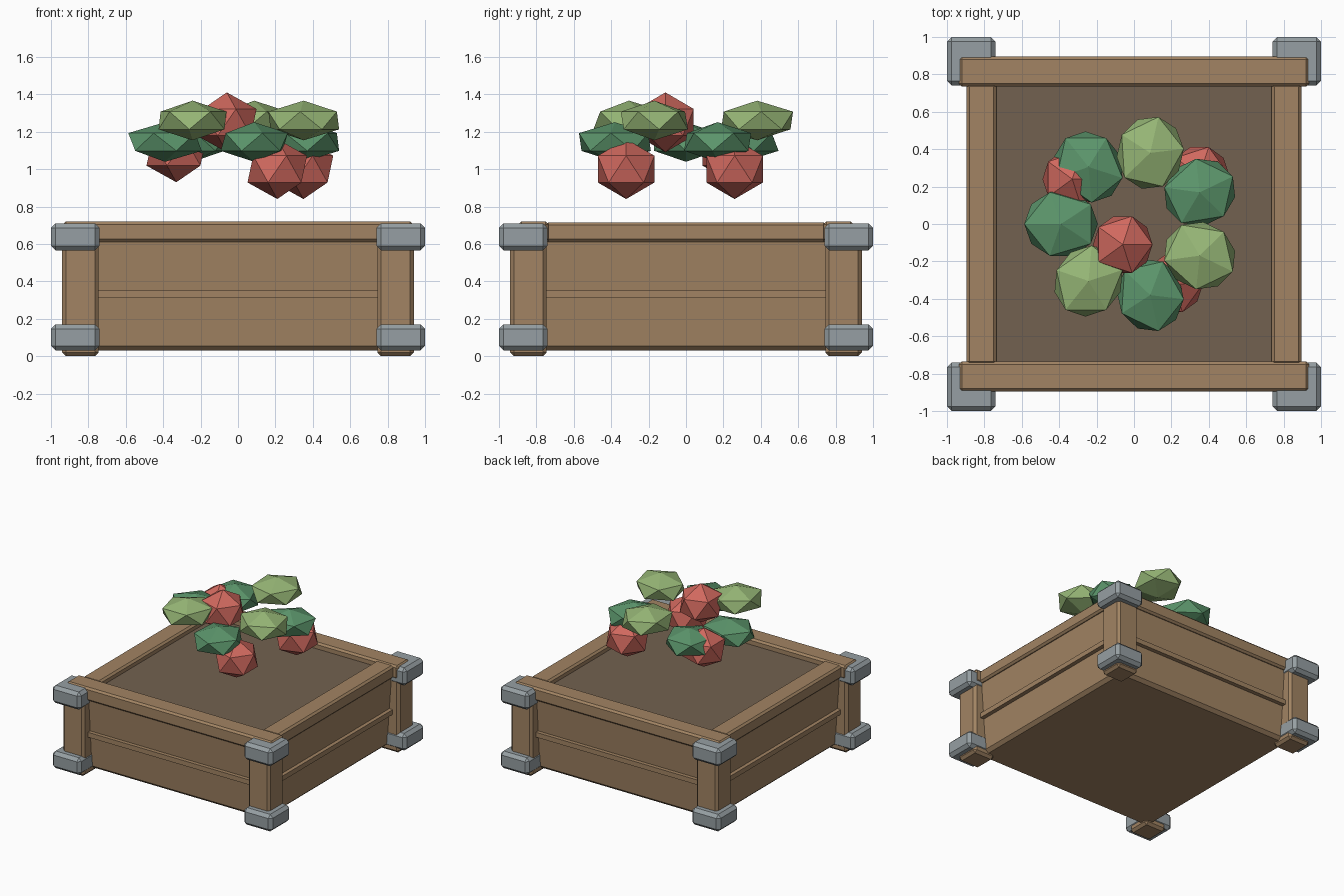
import bpy, bmesh, math
from mathutils import Matrix, Vector

old = bpy.data.objects.get("Cube")
if old:
    bpy.data.objects.remove(old, do_unlink=True)


def material(name, rgb):
    m = bpy.data.materials.new(name)
    m.use_nodes = True
    m.diffuse_color = (*rgb, 1)
    m.node_tree.nodes["Principled BSDF"].inputs["Base Color"].default_value = (*rgb, 1)
    return m


wood = material("wood", (0.36, 0.23, 0.125))
soil = material("soil", (0.17, 0.12, 0.08))
metal = material("grey_metal", (0.305, 0.347, 0.366))
light_green = material("light_green", (0.305, 0.468, 0.181))
dark_green = material("dark_green", (0.105, 0.30, 0.147))
red = material("red", (0.63, 0.14, 0.112))


def finish(bm, name, mat):
    bmesh.ops.recalc_face_normals(bm, faces=bm.faces)
    me = bpy.data.meshes.new(name)
    bm.to_mesh(me)
    bm.free()
    me.materials.append(mat)
    ob = bpy.data.objects.new(name, me)
    bpy.context.collection.objects.link(ob)
    return ob


def box(name, mat, lo, hi, bevel=0.0, base_scale=1.0):
    """Chamfered box between two corners; base_scale narrows the bottom."""
    lo, hi = Vector(lo), Vector(hi)
    size, mid = hi - lo, (hi + lo) / 2
    bm = bmesh.new()
    bmesh.ops.create_cube(bm, size=1)
    for v in bm.verts:
        k = base_scale if v.co.z < 0 else 1
        v.co = Vector((v.co.x * size.x * k, v.co.y * size.y * k, v.co.z * size.z)) + mid
    if bevel:
        bmesh.ops.bevel(bm, geom=bm.edges[:], offset=bevel, segments=1,
                        affect='EDGES', clamp_overlap=True)
    return finish(bm, name, mat)


def faceted_ball(name, mat, centre, scale, angle=0.0):
    bm = bmesh.new()
    bmesh.ops.create_icosphere(bm, subdivisions=1, radius=1)
    bm.transform(Matrix.Translation(centre) @ Matrix.Rotation(angle, 4, 'Z')
                 @ Matrix.Diagonal((*scale, 1)))
    return finish(bm, name, mat)


# Tapered planter body and soil
box("planter_body", wood, (-0.875, -0.875, 0.03), (0.875, 0.875, 0.64), 0.025, 0.95)
box("soil_bed", soil, (-0.76, -0.76, 0.6), (0.76, 0.76, 0.67))

# Corner posts with two metal bands each
for sx, side in ((-1, "right"), (1, "left")):
    for sy, end in ((-1, "front"), (1, "back")):
        def corner(name, mat, inner, outer, z0, z1, bevel):
            xs = sorted((sx * inner, sx * outer))
            ys = sorted((sy * inner, sy * outer))
            box(f"{end}_{side}_{name}", mat, (xs[0], ys[0], z0), (xs[1], ys[1], z1), bevel)
        corner("post", wood, 0.745, 0.94, 0.0, 0.69, 0.02)
        corner("lower_band", metal, 0.74, 1.0, 0.03, 0.17, 0.025)
        corner("upper_band", metal, 0.74, 1.0, 0.565, 0.71, 0.025)

# Rim boards and side strips
for s, end, side in ((-1, "front", "right"), (1, "back", "left")):
    a, b = sorted((s * 0.735, s * 0.895))
    box(f"{end}_rim", wood, (-0.935, a, 0.61), (0.935, b, 0.72), 0.015)
    box(f"{side}_rim", wood, (a, -0.75, 0.61), (b, 0.75, 0.715), 0.015)
    a, b = sorted((s * 0.8, s * 0.885))
    box(f"{end}_strip", wood, (-0.75, a, 0.31), (0.75, b, 0.35))
    box(f"{side}_strip", wood, (a, -0.75, 0.31), (b, 0.75, 0.35))

# Ring of seven leaf clumps
leaf_kinds = "DLDDLDL"
for i, kind in enumerate(leaf_kinds):
    angle = (i + 0.5) * math.tau / len(leaf_kinds)
    is_light = kind == "L"
    centre = (0.39 * math.cos(angle), 0.39 * math.sin(angle), 1.26 if is_light else 1.145)
    faceted_ball(f"leaf_clump_{i + 1}", light_green if is_light else dark_green,
                 centre, (0.22, 0.2, 0.106), angle)

# Red blooms
blooms = [(-0.06, -0.11, 1.25), (0.21, -0.32, 1.0), (0.35, 0.26, 1.0), (-0.33, 0.24, 1.09)]
for i, centre in enumerate(blooms):
    faceted_ball(f"bloom_{i + 1}", red, centre, (0.178, 0.178, 0.16))
